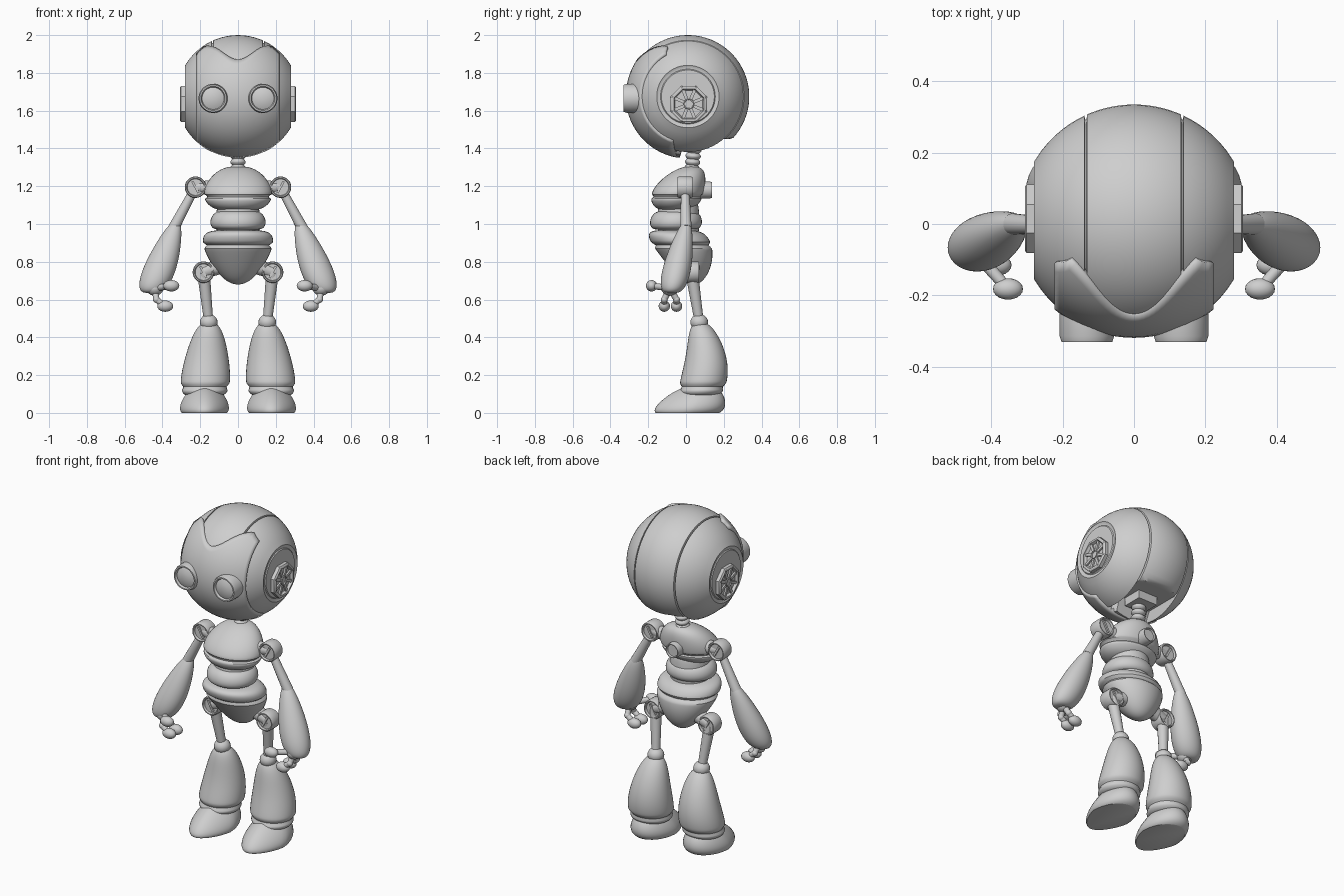
import bpy, bmesh
from math import sin, cos, asin, acos, pi, sqrt, exp, radians
from mathutils import Vector, Matrix

cube = bpy.data.objects.get("Cube")
if cube:
    bpy.data.objects.remove(cube, do_unlink=True)

grey_value = 0.62
grey_color = (grey_value, grey_value, grey_value, 1)
grey = bpy.data.materials.new("light grey")
grey.use_nodes = True
grey.diffuse_color = grey_color
grey.node_tree.nodes["Principled BSDF"].inputs["Base Color"].default_value = grey_color


def finish(name, bm, mirror=False, thickness=0):
    bmesh.ops.remove_doubles(bm, verts=bm.verts, dist=0.00001)
    bmesh.ops.recalc_face_normals(bm, faces=bm.faces)
    mesh = bpy.data.meshes.new(name)
    bm.to_mesh(mesh)
    bm.free()
    mesh.materials.append(grey)
    mesh.shade_smooth()
    mesh.set_sharp_from_angle(angle=radians(35))
    part = bpy.data.objects.new(name, mesh)
    bpy.context.collection.objects.link(part)
    if thickness:
        solidify = part.modifiers.new("thickness", "SOLIDIFY")
        solidify.thickness = thickness
        solidify.offset = 0
    if mirror:
        part.modifiers.new("mirror", "MIRROR")


def skin(bm, rings):
    """Join rings of points into a closed tube."""
    loops = [[bm.verts.new(point) for point in ring] for ring in rings]
    count = len(loops[0])
    for lower, upper in zip(loops, loops[1:]):
        for i in range(count):
            j = (i + 1) % count
            bm.faces.new((lower[i], lower[j], upper[j], upper[i]))
    bm.faces.new(loops[0][::-1])
    bm.faces.new(loops[-1])


def lathe_into(bm, profile, origin, axis, sides=32):
    """Revolve (radius, height) points about an axis."""
    turn = Vector(axis).to_track_quat("Z", "Y")
    angles = [2 * pi * (i + 0.5) / sides for i in range(sides)]
    skin(bm, [[Vector(origin) + turn @ Vector((max(radius, 0.001) * cos(a), max(radius, 0.001) * sin(a), height))
               for a in angles] for radius, height in profile])


def drum(name, centre, axis, radius, depth, dish, sides=32, mirror=False):
    """Short cylinder with a rounded rim around a dished or domed middle."""
    profile = [(0, 0), (radius, 0), (radius, depth * 0.8), (radius * 0.93, depth),
               (radius * 0.83, depth), (radius * 0.76, depth * min(dish, 0.85))]
    profile += [(radius * 0.4, depth * dish), (0, depth * dish)]
    bm = bmesh.new()
    lathe_into(bm, profile, centre, axis, sides)
    finish(name, bm, mirror)


def pod(name, start, end, width, depth, shift, blunt, bow=0, crease=None, first=0, taper=0, mirror=False):
    """Rounded body of level ellipses; shift moves the widest ring, blunt fills out the ends."""
    start, end = Vector(start), Vector(end)
    angles = [2 * pi * i / 36 for i in range(36)]
    rings = []
    for k in range(49):
        t = first + (1 - first) * (1 - cos(pi * k / 48)) / 2
        size = max(sin(pi * t ** shift), 0) ** blunt
        if crease:
            size *= 1 - 0.1 * exp(-((t - crease) * 30) ** 2)
        size = max(size, 0.01)
        centre = start.lerp(end, t) + Vector((0, bow * sin(pi * t), 0))
        rings.append([centre + size * Vector((width * cos(a) * (1 + taper * min(0, sin(a))), depth * sin(a), 0))
                      for a in angles])
    bm = bmesh.new()
    skin(bm, rings)
    finish(name, bm, mirror)


def rod_into(bm, start, end, start_radius, end_radius):
    span = Vector(end) - Vector(start)
    lathe_into(bm, [(start_radius, 0), (end_radius, span.length)], start, span, 16)


def ball_into(bm, centre, size):
    bmesh.ops.create_uvsphere(bm, u_segments=20, v_segments=12, radius=1,
                              matrix=Matrix.Translation(centre) @ Matrix.Diagonal((*size, 1)))


def box_into(bm, centre, size, turn=Matrix()):
    bmesh.ops.create_cube(bm, size=1, matrix=Matrix.Translation(centre) @ turn @ Matrix.Diagonal((*size, 1)))


# Head: sphere with flat sides, two seams and a recess above the neck
head_centre = Vector((0, 0.01, 1.675))
head_radius, head_side, seam = 0.325, 0.28, 0.135
stations = [0.02 * k for k in range(14)] + [seam - 0.004, seam - 0.002, seam + 0.002, seam + 0.004, head_side]
half = []
for x in sorted(stations):
    groove = 0.012 if abs(x - seam) < 0.003 else 0
    half.append((sqrt(head_radius ** 2 - x ** 2) - groove, x))
half += [(0.155, head_side - 0.005), (0.145, head_side - 0.005), (0.14, head_side), (0, head_side)]
bm = bmesh.new()
lathe_into(bm, [(radius, -x) for radius, x in half[:0:-1]] + half, head_centre, (1, 0, 0), 72)
recess_top = 1.45
for vert in bm.verts:
    if abs(vert.co.x) < seam and vert.co.y > -0.03 and vert.co.z < recess_top:
        vert.co.z = recess_top
finish("head", bm)

# Face plate: curved shell with a dip in the middle of its top edge
plate_radius, plate_half_width, columns, rows = 0.33, 0.215, 32, 20
bm = bmesh.new()
grid = []
for c in range(columns + 1):
    across = 2 * c / columns - 1
    edge = abs(across)
    x = plate_half_width * across
    reach = sqrt(plate_radius ** 2 - x ** 2)
    peak = 0.19 + 0.035 * (1 - cos(pi * min(edge / 0.7, 1))) - 0.2 * max(0, edge - 0.8)
    top = asin(min(0.97, peak / reach))
    bottom = -acos((0.05 + 0.03 * edge) / reach)
    column = []
    for k in range(rows + 1):
        angle = bottom + (top - bottom) * k / rows
        rise = reach * sin(angle)
        offset = Vector((x, -0.96 * reach * cos(angle), rise * (0.96 if rise < 0 else 1)))
        column.append(bm.verts.new(head_centre + offset))
    grid.append(column)
for left, right in zip(grid, grid[1:]):
    for k in range(rows):
        bm.faces.new((left[k], right[k], right[k + 1], left[k + 1]))
finish("face_plate", bm, thickness=0.024)

# Eyes: drums with a rim and a domed lens
drum("eye", (0.132, -0.25, 1.665), (0, -1, 0), 0.077, 0.08, 1, mirror=True)

# Ears: octagonal frame with spokes and a hub
ear_centre = Vector((head_side, 0.015, 1.635))
drum("ear_frame", ear_centre, (1, 0, 0), 0.104, 0.026, 0.4, sides=8, mirror=True)
drum("ear_hub", ear_centre, (1, 0, 0), 0.028, 0.024, 0.7, mirror=True)
bm = bmesh.new()
for i in range(8):
    turn = Matrix.Rotation(2 * pi * (i + 0.5) / 8, 4, "X")
    box_into(bm, ear_centre + turn @ Vector((0.01, 0.05, 0)), (0.02, 0.06, 0.017), turn)
finish("ear_spokes", bm, mirror=True)

# Neck: ribbed tube leading to a block inside the head
bm = bmesh.new()
lathe_into(bm, [(0.03 + 0.011 * abs(sin(pi * k / 8)), k * 0.004) for k in range(41)], (0, 0.03, 1.28), (0, 0.1, 1))
finish("neck", bm)
bm = bmesh.new()
box_into(bm, (0, 0.06, 1.43), (0.13, 0.12, 0.06))
finish("neck_block", bm)

# Torso
pod("chest", (0, 0.03, 1.305), (0, -0.06, 1.07), 0.18, 0.137, shift=1.45, blunt=0.26, bow=-0.02, crease=0.68)
pod("waist_core", (0, -0.04, 1.12), (0, -0.04, 0.92), 0.115, 0.11, shift=1, blunt=0.05)
pod("waist_band", (0, -0.05, 1.07), (0, -0.055, 0.97), 0.146, 0.137, shift=1.4, blunt=0.1)
pod("pelvis", (0, -0.06, 0.968), (0, 0.04, 0.68), 0.186, 0.157, shift=0.43, blunt=0.48, bow=0.015, crease=0.28)
drum("back_knob", (0, 0.07, 1.18), (0, 1, 0), 0.045, 0.068, 0.85)

# Slotted pivot discs at the shoulders and hips
shoulder = Vector((0.225, -0.005, 1.195))
hip = Vector((0.183, 0.03, 0.745))
for name, centre in (("shoulder_pivot", shoulder), ("hip_pivot", hip)):
    for side, direction in (("front", -1), ("back", 1)):
        drum(name + "_" + side, centre, (0, direction, 0), 0.057, 0.04, 0.7, mirror=True)
    bm = bmesh.new()
    box_into(bm, centre, (0.012, 0.075, 0.07), Matrix.Rotation(0.5, 4, "Y"))
    finish(name + "_screw", bm, mirror=True)

# Limb rods and the stubs that hold the pivots
knee = Vector((0.155, 0.07, 0.48))
elbow = Vector((0.34, 0, 0.98))
for name, start, end, start_radius, end_radius in (
        ("shoulder_stub", (0.12, -0.01, 1.19), shoulder, 0.045, 0.03),
        ("hip_stub", (0.09, 0.03, 0.78), hip, 0.045, 0.035),
        ("upper_arm", shoulder, elbow, 0.022, 0.03),
        ("thigh", hip, knee, 0.034, 0.024)):
    bm = bmesh.new()
    rod_into(bm, start, end, start_radius, end_radius)
    finish(name, bm, mirror=True)

# Forearms
pod("forearm", (0.325, 0.005, 1.02), (0.46, -0.075, 0.635), 0.087, 0.075, shift=2, blunt=0.25, mirror=True)

# Hands: palm ball, thumb pointing forward and two curled fingers
bm = bmesh.new()
palm = Vector((0.44, -0.085, 0.66))
thumb_tip = Vector((0.353, -0.182, 0.673))
tip_size = (0.042, 0.03, 0.03)
ball_into(bm, palm, (0.045, 0.045, 0.04))
rod_into(bm, palm, thumb_tip, 0.018, 0.016)
ball_into(bm, thumb_tip, tip_size)
for y in (-0.115, -0.05):
    knuckle = Vector((0.432, y, 0.6))
    finger_tip = Vector((0.385, y, 0.565))
    rod_into(bm, palm, knuckle, 0.018, 0.016)
    ball_into(bm, knuckle, (0.018, 0.018, 0.018))
    rod_into(bm, knuckle, finger_tip, 0.016, 0.016)
    ball_into(bm, finger_tip, tip_size)
finish("hand", bm, mirror=True)

# Knees, shins and feet
bm = bmesh.new()
ball_into(bm, knee, (0.047, 0.047, 0.043))
finish("knee", bm, mirror=True)
pod("shin", (0.153, 0.075, 0.48), (0.178, 0.075, 0.09), 0.13, 0.123, shift=3, blunt=0.12, bow=0.03,
    crease=0.88, mirror=True)
pod("foot", (0.178, 0, -0.016), (0.176, 0.08, 0.15), 0.129, 0.182, shift=0.5, blunt=0.4, first=0.1,
    taper=0.25, mirror=True)
